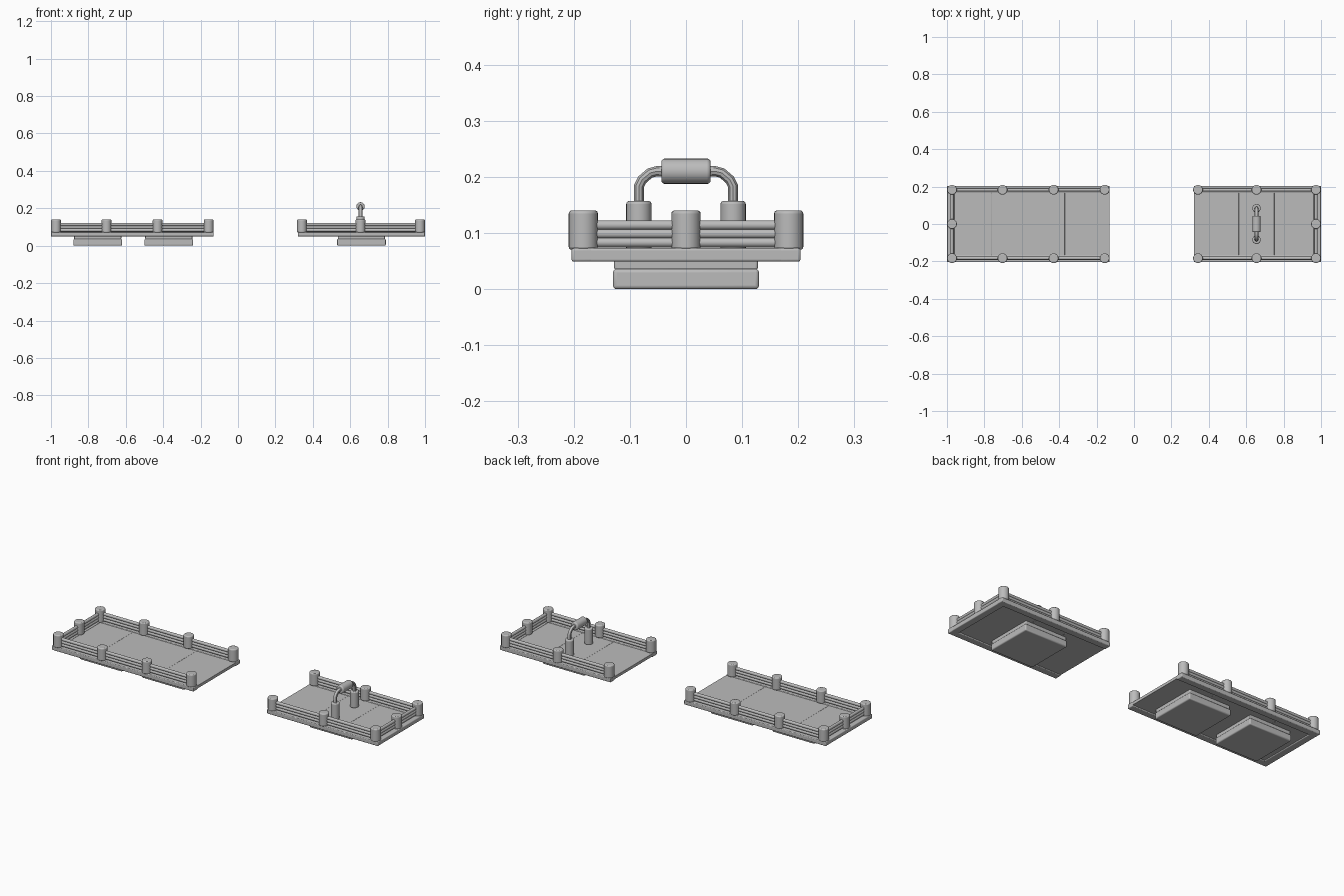
import bpy
from math import pi
from mathutils import Vector

cube = bpy.data.objects.get("Cube")
if cube:
    bpy.data.objects.remove(cube, do_unlink=True)

grey = bpy.data.materials.new("plain_grey")
grey.use_nodes = True
GREY = (0.5, 0.5, 0.5, 1)
grey.diffuse_color = GREY
grey.node_tree.nodes["Principled BSDF"].inputs["Base Color"].default_value = GREY


def finish(obj, name, bevel=0.0):
    obj.name = name
    obj.data.materials.append(grey)
    if bevel:
        mod = obj.modifiers.new("Rounded edges", "BEVEL")
        mod.width = bevel
        mod.segments = 3
        mod.limit_method = "ANGLE"
    bpy.ops.object.shade_smooth_by_angle(angle=pi / 5)
    return obj


def box(name, x0, x1, y0, y1, z0, z1, bevel=0.0):
    bpy.ops.mesh.primitive_cube_add(size=1)
    obj = bpy.context.object
    lo, hi = Vector((x0, y0, z0)), Vector((x1, y1, z1))
    for v in obj.data.vertices:
        v.co = (lo + hi) / 2 + v.co * (hi - lo)
    return finish(obj, name, bevel)


def rod(name, start, end, radius, bevel=0.0, sides=24):
    a, b = Vector(start), Vector(end)
    bpy.ops.mesh.primitive_cylinder_add(vertices=sides, radius=radius, depth=(b - a).length, location=(a + b) / 2)
    obj = bpy.context.object
    obj.rotation_euler = (b - a).to_track_quat("Z", "Y").to_euler()
    return finish(obj, name, bevel)


POST_Y = 0.183
POST_R = 0.026


def platform(label, closed, opened, post_xs, seams, pad_xs):
    """Railed deck with one open end; closed and opened are the end x values."""
    inward = 1 if opened > closed else -1
    x0, x1 = sorted((closed, opened))

    # Frame around three sides
    for side in (-1, 1):
        y0, y1 = sorted((side * 0.165, side * 0.204))
        box(label + "_side_frame", x0, x1, y0, y1, 0.049, 0.073, 0.004)
    e0, e1 = sorted((closed, closed + inward * 0.04))
    box(label + "_end_frame", e0, e1, -0.204, 0.204, 0.049, 0.073, 0.004)

    # Deck panels, split by narrow seams
    edges = sorted([closed + inward * 0.035, *seams, opened])
    for a, b in zip(edges, edges[1:]):
        box(label + "_deck_panel", a, b, -0.168, 0.168, 0.054, 0.07, 0.001)

    # Posts along both sides and in the middle of the closed end
    end_x = min(post_xs, key=lambda x: abs(x - closed))
    spots = [(x, s * POST_Y) for x in post_xs for s in (-1, 1)] + [(end_x, 0)]
    for x, y in spots:
        rod(label + "_post", (x, y, 0.07), (x, y, 0.14), POST_R, 0.005)

    # Three stacked rails on the closed sides
    for i in range(3):
        z = 0.083 + i * 0.0155
        for s in (-1, 1):
            rod(label + "_side_rail", (post_xs[0], s * POST_Y, z), (post_xs[-1], s * POST_Y, z), 0.0085, sides=16)
        rod(label + "_end_rail", (end_x, -POST_Y, z), (end_x, POST_Y, z), 0.0085, sides=16)

    # Stepped pads underneath
    for x in pad_xs:
        box(label + "_pad", x - 0.13, x + 0.13, -0.13, 0.13, 0, 0.036, 0.006)
        box(label + "_pad_neck", x - 0.126, x + 0.126, -0.128, 0.128, 0.034, 0.056, 0.004)


platform("long", -1.0, -0.13, [-0.973, -0.703, -0.43, -0.157], [-0.76, -0.37], [-0.75, -0.37])
platform("short", 1.0, 0.32, [0.342, 0.655, 0.973], [0.56, 0.75], [0.66])

# Handle on the short platform
HX = 0.655
for s in (-1, 1):
    rod("handle_socket", (HX, s * 0.084, 0.068), (HX, s * 0.084, 0.157), 0.0225, 0.005)
curve = bpy.data.curves.new("handle_bar", "CURVE")
curve.dimensions = "3D"
curve.bevel_depth = 0.0095
curve.bevel_resolution = 3
half = [(0.084, 0.145), (0.084, 0.183), (0.078, 0.195), (0.064, 0.207), (0.052, 0.21), (0.03, 0.21)]
path = half + [(-y, z) for y, z in reversed(half)]
spline = curve.splines.new("POLY")
spline.points.add(len(path) - 1)
for point, (y, z) in zip(spline.points, path):
    point.co = (HX, y, z, 1)
bar = bpy.data.objects.new("handle_bar", curve)
bpy.context.collection.objects.link(bar)
bpy.ops.object.select_all(action="DESELECT")
bar.select_set(True)
bpy.context.view_layer.objects.active = bar
bpy.ops.object.convert(target="MESH")
finish(bpy.context.object, "handle_bar")
rod("handle_grip", (HX, -0.044, 0.21), (HX, 0.044, 0.21), 0.0225, 0.006)
